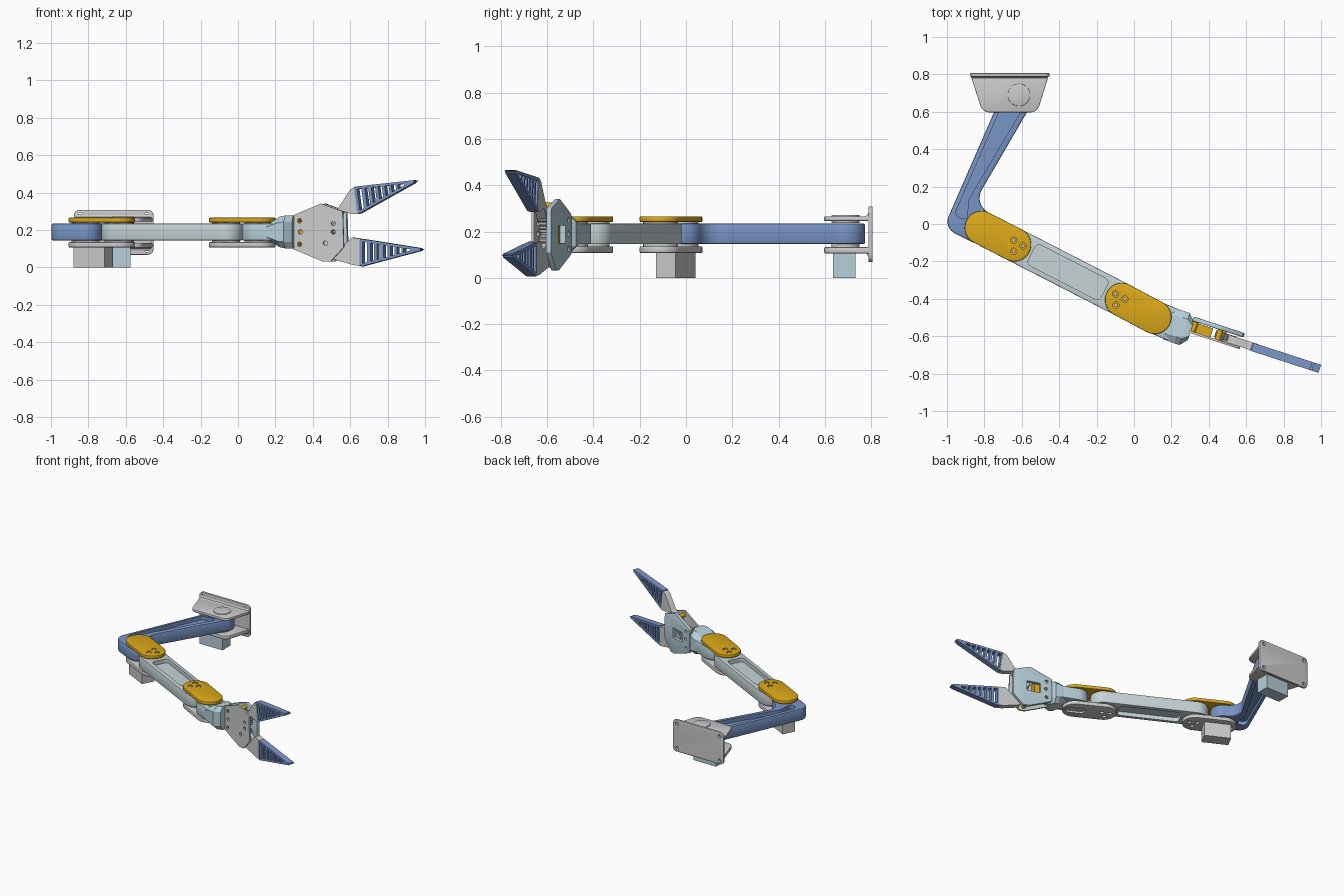
import bpy, bmesh, math
from mathutils import Vector, Matrix

if "Cube" in bpy.data.objects:
    bpy.data.objects.remove(bpy.data.objects["Cube"])


def material(name, rgb):
    m = bpy.data.materials.new(name)
    m.diffuse_color = (*rgb, 1)
    m.use_nodes = True
    m.node_tree.nodes["Principled BSDF"].inputs["Base Color"].default_value = m.diffuse_color
    return m


BLUE = material("blue", (0.19, 0.30, 0.56))
YELLOW = material("yellow", (0.72, 0.40, 0.01))
PALE = material("pale_blue", (0.47, 0.63, 0.70))
SILVER = material("silver", (0.57, 0.66, 0.69))


def frame(o, a, b, c):
    return Matrix.Translation(o) @ Matrix((a, b, c)).transposed().to_4x4()


def rounded(pts, n=10):
    """Polygon of (x, y, radius) corners turned into a filleted outline."""
    out = []
    for i, (x, y, r) in enumerate(pts):
        p = Vector((x, y))
        u = Vector(pts[i - 1][:2]) - p
        w = Vector(pts[(i + 1) % len(pts)][:2]) - p
        if r == 0:
            out.append(p)
            continue
        half = u.angle(w) / 2
        t = min(r / math.tan(half), u.length * .495, w.length * .495)
        r = t * math.tan(half)
        c = p + (u.normalized() + w.normalized()).normalized() * (r / math.sin(half))
        s, e = p + u.normalized() * t - c, p + w.normalized() * t - c
        sweep = s.angle_signed(e)
        for k in range(n + 1):
            out.append(c + Matrix.Rotation(-sweep * k / n, 2) @ s)
    return out


def circle(c, r, n=28):
    return [Vector((c[0] + r * math.cos(2 * math.pi * k / n),
                    c[1] + r * math.sin(2 * math.pi * k / n))) for k in range(n)]


def rect(x0, x1, y0, y1, r=0):
    return rounded([(x0, y0, r), (x1, y0, r), (x1, y1, r), (x0, y1, r)], 6)


def strip(p, q, r, round_ends=True):
    """Bar of half width r between two points, optionally with round ends."""
    p, q = Vector(p), Vector(q)
    d = (q - p).normalized() * r
    n = Vector((-d.y, d.x))
    if not round_ends:
        return [p + n, q + n, q - n, p - n]
    k = r * .999
    return rounded([(*(p - d + n), k), (*(q + d + n), k), (*(q + d - n), k), (*(p - d - n), k)])


def mesh_object(name, solids, fr):
    bm = bmesh.new()
    for outline, lo, hi in solids:
        a = [bm.verts.new(fr @ Vector((p[0], p[1], lo))) for p in outline]
        b = [bm.verts.new(fr @ Vector((p[0], p[1], hi))) for p in outline]
        bm.faces.new(a)
        bm.faces.new(b)
        for i in range(len(a)):
            bm.faces.new((a[i - 1], a[i], b[i], b[i - 1]))
    bmesh.ops.recalc_face_normals(bm, faces=bm.faces)
    me = bpy.data.meshes.new(name)
    bm.to_mesh(me)
    bm.free()
    ob = bpy.data.objects.new(name, me)
    bpy.context.collection.objects.link(ob)
    return ob


def prism(name, outlines, lo, hi, mat=None, fr=Matrix(), bevel=0, cuts=()):
    ob = mesh_object(name, [(o, lo, hi) for o in outlines], fr)
    if mat:
        ob.data.materials.append(mat)
    bpy.ops.object.select_all(action='DESELECT')
    bpy.context.view_layer.objects.active = ob
    ob.select_set(True)
    if bevel:
        m = ob.modifiers.new("bevel", 'BEVEL')
        m.width, m.segments, m.limit_method, m.angle_limit = bevel, 2, 'ANGLE', math.radians(40)
        bpy.ops.object.modifier_apply(modifier="bevel")
    if cuts:
        cutter = mesh_object("cutter", cuts, fr)
        m = ob.modifiers.new("cut", 'BOOLEAN')
        m.operation, m.solver, m.object = 'DIFFERENCE', 'EXACT', cutter
        bpy.ops.object.modifier_apply(modifier="cut")
        bpy.data.objects.remove(cutter)
    bpy.ops.object.shade_smooth_by_angle(angle=math.radians(30))
    return ob


# Joint centres seen from the top
A = (-.615, .69)
P1, P2 = (-.815, -.02), (-.64, -.11)
P3, P4 = (-.065, -.405), (.11, -.498)
Z0, Z1 = .145, .235

# Wall bracket
XZ = frame((0, 0, 0), (1, 0, 0), (0, 0, 1), (0, 1, 0))
YZ = frame((0, 0, 0), (0, 1, 0), (0, 0, 1), (1, 0, 0))
corners = [(x, z) for x in (-.845, -.488) for z in (.095, .28)]
prism("wall_plate", [rect(-.877, -.452, .068, .308, .03)], .788, .806, None, XZ, .003,
      [(circle(c, .013), .7, .9) for c in corners])
flange = rounded([(-.872, .79, 0), (-.457, .79, 0), (-.517, .597, .05), (-.81, .597, .05)])
prism("bracket_flange_lower", [flange], .106, .132, bevel=.004)
prism("bracket_flange_upper", [flange], .246, .266, bevel=.004)
prism("bracket_fillets", [[(.79, .264), (.77, .264), (.783, .27), (.79, .285)],
                          [(.79, .108), (.77, .108), (.783, .102), (.79, .087)]], -.865, -.464, None, YZ)
prism("bracket_pivot_cap", [circle(A, .06, 40)], .236, .272, bevel=.003)
prism("bracket_pivot_hub", [circle(A, .06, 40)], .125, .15)
prism("base_motor", [rect(-.765, -.575, .635, .732)], 0, .112, PALE)

# Bent upper arm with a pocket on both faces
arm = rounded([(-.658, .805, .09), (-.498, .724, .09), (-.86, .104, .095), (-.694, .019, .09),
               (-.776, -.141, .09), (-1.018, -.02, .07)])
pocket = rounded([(-.722, .60, .015), (-.60, .61, .015), (-.885, .13, .04),
                  (-.893, .02, .02), (-.962, .045, .03)], 5)
prism("upper_arm", [arm], Z0, Z1, BLUE, bevel=.008,
      cuts=[(pocket, Z1 - .028, .3), (pocket, .1, Z0 + .028)])

# Straight forearm with a long pocket on both faces
d = (Vector(P3) - Vector(P2)).normalized()
n = Vector((-d.y, d.x))
a, b = Vector(P2) + d * .105, Vector(P3) - d * .105
slot = rounded([(*(p + n * s), .025) for p, s in ((a, .062), (b, .062), (b, -.062), (a, -.062))], 6)
prism("forearm", [strip(P2, P3, .09)], Z0, Z1, SILVER, bevel=.005,
      cuts=[(slot, Z1 - .03, .3), (slot, .1, Z0 + .03)])

# Joint cover plates, hubs and screws
for tag, p, q, screws in (
        ("elbow", P1, P2, [(-.643, -.087), (-.594, -.117), (-.643, -.146)]),
        ("wrist", P4, P3, [(-.099, -.374), (-.049, -.401), (-.097, -.434)])):
    k = Vector(p) + (Vector(q) - Vector(p)) * .2
    long_slot = strip(Vector(p) - (k - Vector(p)), k, .03)
    plate = strip(p, q, .09)
    prism(tag + "_cover_upper", [plate], .241, .266, YELLOW, bevel=.005,
          cuts=[(circle(s, .017), .252, .3) for s in screws])
    prism(tag + "_cover_lower", [plate], .107, .136, bevel=.005,
          cuts=[(circle(s, .014), .05, .122) for s in screws] + [(long_slot, .05, .12)])
    prism(tag + "_screws", [circle(s, .010, 16) for s in screws], .245, .262)
    prism(tag + "_hubs", [circle(c, .075, 36) for c in (p, q)], .13, .246)

# Elbow motor, turned along the forearm
c = Vector((-.775, -.045))
prism("elbow_motor", [strip(c - d * .094, c + d * .094, .048, False)], 0, .115)

# Wrist: rounded tongue and flared block, in the gripper frame (u forward, z up, v sideways)
e, side = (.951, -.309, 0), (.309, .951, 0)
O = (.304, -.572, 0)
G = frame(O, e, (0, 0, 1), side)
prism("wrist_tongue", [strip(P4, (.20, -.535), .088)], Z0, Z1, PALE, bevel=.005)
sections = [(-.13, .088, .045), (-.065, .09, .083), (-.035, .09, .088), (0, .05, .088)]
bm = bmesh.new()
rings = [[bm.verts.new(G @ Vector((u, .19 + h * y, w * x)))
          for x, y in ((-1, -.6), (-.6, -1), (.6, -1), (1, -.6), (1, .6), (.6, 1), (-.6, 1), (-1, .6))]
         for u, w, h in sections]
for r, s in zip(rings, rings[1:]):
    for i in range(8):
        bm.faces.new((r[i - 1], r[i], s[i], s[i - 1]))
bm.faces.new(rings[0])
bm.faces.new(rings[-1])
bmesh.ops.recalc_face_normals(bm, faces=bm.faces)
me = bpy.data.meshes.new("wrist_block")
bm.to_mesh(me)
bm.free()
me.materials.append(PALE)
bpy.context.collection.objects.link(bpy.data.objects.new("wrist_block", me))

# Gripper housing
side_plate = rounded([(-.01, .10, .01), (-.01, .277, .01), (.15, .342, .012), (.272, .30, .012),
                      (.278, .11, .012), (.205, .032, .012), (.16, .032, .012)], 4)
holes = [(.03, .25), (.035, .19), (.03, .125), (.22, .235), (.22, .19), (.175, .13)]
prism("gripper_plate_front", [side_plate], -.012, 0, None, G,
      cuts=[(circle(h, .012, 20), -.05, .05) for h in holes])
prism("gripper_plate_back", [side_plate], .054, .078, PALE, G, .004,
      [(circle(h, .012, 20), .03, .1) for h in holes if h[0] < .2 and h[1] != .13] +
      [(rect(.075, .175, .15, .225), .03, .1)])
prism("gripper_motor", [rect(.02, .11, .135, .245)], 0, .05, YELLOW, G)
prism("gripper_spacers", [circle(s, .015, 20) for s in ((.15, .31), (.17, .06), (.01, .25), (.01, .125))],
      -.006, .06, YELLOW, G)


def gear(c, r, teeth=18):
    pts = []
    for k in range(teeth * 4):
        t = 2 * math.pi * k / (teeth * 4)
        q = r if k % 4 < 2 else r * .86
        pts.append((c[0] + q * math.cos(t), c[1] + q * math.sin(t)))
    return pts


prism("gripper_gears", [gear((.185, .245), .057), gear((.185, .135), .057)], .008, .046, None, G)

# Jaws: grey carrier and ribbed blue finger
jaws = (("upper", [(.17, .27), (.245, .32), (.312, .418), (.338, .434), (.358, .285),
                   (.315, .287), (.27, .30), (.21, .225)],
         (.333, .428), (.682, .464), (.352, .288)),
        ("lower", [(.17, .12), (.215, .16), (.275, .12), (.32, .16), (.368, .154), (.368, .008),
                   (.33, .013), (.21, .045)],
         (.365, .008), (.718, .097), (.365, .150)))
for tag, carrier, p0, tip, p1 in jaws:
    prism(tag + "_jaw_carrier", [rounded([(x, y, .006) for x, y in carrier], 3)], .001, .044, None, G)
    p0, tip, p1 = Vector(p0), Vector(tip), Vector(p1)
    # pull the bars inside the outline
    mid = (p0 + tip + p1) / 3
    i0, it, i1 = (p + (mid - p) * .06 for p in (p0, tip, p1))
    bars = [strip(i0, it, .007, False), strip(i1, it, .007, False), strip(i0, i1, .008, False)]
    for k in range(6):
        t = .13 + .115 * k
        bars.append(strip(i0.lerp(it, t), i1.lerp(it, t), .0095 - .0006 * k, False))
    bars.append([p0.lerp(tip, .8), tip, p1.lerp(tip, .8)])
    prism(tag + "_finger", bars, -.002, .043, BLUE, G)
